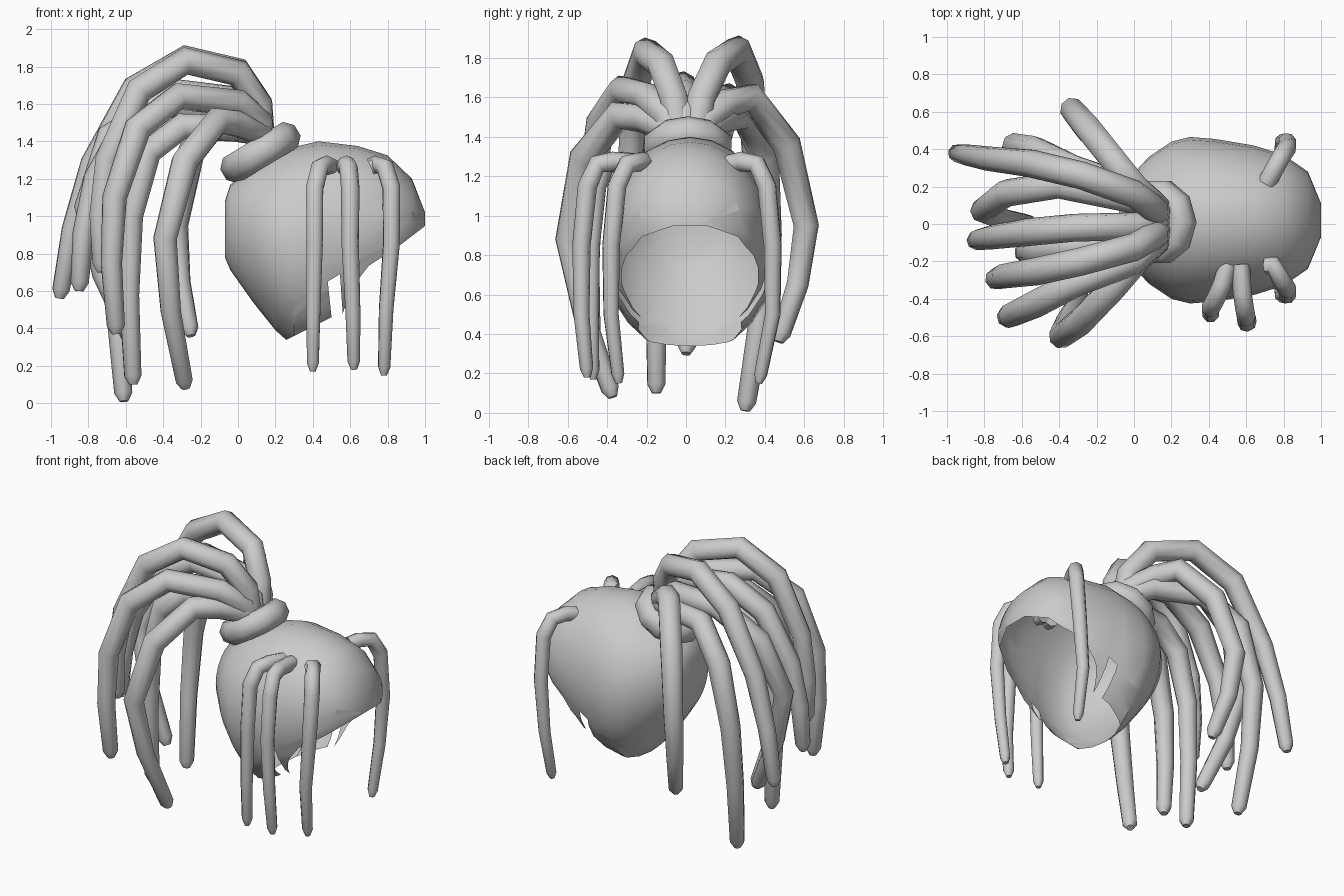
import bpy, bmesh, math
from mathutils import Vector, Matrix

if "Cube" in bpy.data.objects:
    bpy.data.objects.remove(bpy.data.objects["Cube"])

grey = bpy.data.materials.new("light_grey")
grey.diffuse_color = (0.6, 0.6, 0.6, 1)
grey.use_nodes = True
grey.node_tree.nodes["Principled BSDF"].inputs["Base Color"].default_value = grey.diffuse_color


def finish(obj, angle):
    """Assign the colour and smooth shading with sharp creases."""
    obj.data.materials.clear()
    obj.data.materials.append(grey)
    bpy.ops.object.select_all(action='DESELECT')
    obj.select_set(True)
    bpy.context.view_layer.objects.active = obj
    bpy.ops.object.shade_smooth_by_angle(angle=math.radians(angle))


def mesh_object(name, bm, angle):
    me = bpy.data.meshes.new(name)
    bm.to_mesh(me)
    bm.free()
    obj = bpy.data.objects.new(name, me)
    bpy.context.collection.objects.link(obj)
    finish(obj, angle)


def strand(name, pts, r0, r1):
    """Eight-sided tapered tube with a blunt, slightly rounded tip."""
    pts = [Vector(p) for p in pts]
    tail = (pts[-1] - pts[-2]).normalized()
    pts.insert(-1, pts[-1] - tail * 0.045)
    cu = bpy.data.curves.new(name, 'CURVE')
    cu.dimensions = '3D'
    cu.bevel_depth = 1.0
    cu.bevel_resolution = 2
    cu.use_fill_caps = True
    sp = cu.splines.new('POLY')
    sp.points.add(len(pts) - 1)
    n = len(pts) - 1
    for i, p in enumerate(pts):
        sp.points[i].co = (*p, 1)
        sp.points[i].radius = r0 + (r1 - r0) * max(0, 2 * i / n - 1)
    sp.points[n].radius = r1 * 0.6
    tmp = bpy.data.objects.new(name + "_curve", cu)
    bpy.context.collection.objects.link(tmp)
    bpy.context.view_layer.update()
    me = bpy.data.meshes.new_from_object(tmp.evaluated_get(bpy.context.evaluated_depsgraph_get()))
    bpy.data.objects.remove(tmp)
    obj = bpy.data.objects.new(name, me)
    bpy.context.collection.objects.link(obj)
    finish(obj, 50)


# Scalp shell: rings along x as (x, top, bottom, half width)
stations = [(-0.07, 1.08, 0.78, 0.12), (-0.04, 1.17, 0.71, 0.21), (0.08, 1.26, 0.54, 0.34),
            (0.2, 1.33, 0.39, 0.42), (0.3, 1.37, 0.30, 0.445), (0.43, 1.40, 0.31, 0.435),
            (0.64, 1.375, 0.42, 0.40), (0.8, 1.325, 0.56, 0.35), (0.93, 1.20, 0.74, 0.26),
            (1.0, 1.02, 0.88, 0.09)]
SEG = 24
bm = bmesh.new()
rings = []
for x, top, bot, w in stations:
    ring = []
    for k in range(SEG):
        a = 2 * math.pi * k / SEG
        ring.append(bm.verts.new((x, 0.02 + w * math.cos(a),
                                  (top + bot) / 2 + (top - bot) / 2 * math.sin(a))))
    rings.append(ring)
for a, b in zip(rings, rings[1:]):
    for k in range(SEG):
        j = (k + 1) % SEG
        bm.faces.new((a[k], a[j], b[j], b[k]))
bm.faces.new(rings[0])
bm.faces.new(rings[-1])
bmesh.ops.recalc_face_normals(bm, faces=bm.faces)


# Face opening with a torn notch: side outline in the xz plane
rim = [(0.23, 0.325), (0.5, 0.46), (0.48, 0.65), (0.545, 0.69), (0.56, 0.48),
       (0.61, 0.62), (0.7, 0.735), (0.86, 0.84), (1.01, 0.955)]
for p, q in zip(rim, rim[1:]):
    faces = [f for f in bm.faces if min(v.co.z for v in f.verts) < 0.96
             and max(v.co.x for v in f.verts) > 0.2]
    geom = set(faces)
    for f in faces:
        geom.update(f.edges)
        geom.update(f.verts)
    bmesh.ops.bisect_plane(bm, geom=list(geom), plane_co=(p[0], 0, p[1]),
                           plane_no=(q[1] - p[1], 0, p[0] - q[0]))
outline = rim + [(1.3, 0.955), (1.3, 0.0), (0.23, 0.0)]


def in_opening(c):
    inside = False
    for (x1, z1), (x2, z2) in zip(outline, outline[1:] + outline[:1]):
        if (z1 > c.z) != (z2 > c.z) and c.x < x1 + (c.z - z1) * (x2 - x1) / (z2 - z1):
            inside = not inside
    return inside


bmesh.ops.delete(bm, geom=[f for f in bm.faces if in_opening(f.calc_center_median())],
                 context='FACES')
mesh_object("scalp_shell", bm, 40)

# Tie band: coarse torus tilted backwards
bm = bmesh.new()
tilt = Matrix.Translation((0.12, 0.01, 1.34)) @ Matrix.Rotation(math.radians(-31), 4, 'Y')
grid = []
for i in range(10):
    a = 2 * math.pi * i / 10
    row = []
    for j in range(8):
        b = 2 * math.pi * (j + 0.5) / 8
        r = 0.157 + 0.08 * math.cos(b)
        row.append(bm.verts.new(tilt @ Vector((r * math.cos(a), r * math.sin(a),
                                               0.085 * math.sin(b)))))
    grid.append(row)
for i in range(10):
    for j in range(8):
        i2, j2 = (i + 1) % 10, (j + 1) % 8
        bm.faces.new((grid[i][j], grid[i2][j], grid[i2][j2], grid[i][j2]))
bmesh.ops.recalc_face_normals(bm, faces=bm.faces)
mesh_object("tie_band", bm, 50)


def arch(peak, out, tip):
    """Path rising from the band, bulging over the peak and down to the tip."""
    peak, out, tip = Vector(peak), Vector(out), Vector(tip)
    rise = peak.z - 1.4
    root = Vector((0.13, peak.y * 0.15, 1.36))
    neck = Vector((0.115, peak.y * 0.3, 1.4 + rise * 0.45))
    crest = Vector((0.0, peak.y * 0.62, 1.4 + rise * 0.85))
    shoulder = (peak + out) / 2 + (peak + out - root - tip) * 0.1
    shin = (out + tip) / 2 + (2 * out - peak - tip) * 0.0625
    return [root, neck, crest, peak, shoulder, out, shin, tip]


# Tail strands fanning out of the band: peak, outer bend, tip
tails = [
    ((-.10, .33, 1.60), (-.33, .61, .95), (-.25, .47, .36)),
    ((-.28, .26, 1.84), (-.78, .35, 1.28), (-.955, .38, .56)),
    ((-.33, .30, 1.51), (-.64, .42, .90), (-.61, .30, .01)),
    ((-.40, .21, 1.60), (-.81, .07, 1.05), (-.55, .00, .30)),
    ((-.32, -.02, 1.66), (-.76, -.07, 1.20), (-.85, -.09, .60)),
    ((-.28, -.20, 1.83), (-.70, -.28, 1.30), (-.73, -.30, .70)),
    ((-.32, -.32, 1.64), (-.66, -.49, 1.10), (-.65, -.48, .37)),
    ((-.11, -.34, 1.51), (-.39, -.60, .88), (-.28, -.37, .08)),
    ((-.30, -.12, 1.48), (-.57, -.15, 1.0), (-.56, -.15, .10)),
]
for i, (peak, out, tip) in enumerate(tails):
    strand(f"tail_strand_{i + 1}", arch(peak, out, tip), 0.075, 0.04)

# Thin side strands: (root x, hang x, tip x, hang y, tip y, tip z)
sides = [(.5, .41, .4, -.46, -.47, .17), (.57, .6, .62, -.51, -.5, .18),
         (.71, .82, .78, -.36, -.34, .15), (.71, .82, .78, .42, .37, .15)]
for i, (x0, x1, x2, y1, y2, z2) in enumerate(sides):
    s = math.copysign(1, y1)
    pts = [(x0, s * .22, 1.26), (x0 * .7 + x1 * .3, y1 - s * .14, 1.275),
           (x0 * .3 + x1 * .7, y1 - s * .06, 1.26), (x1, y1 - s * .01, 1.15),
           (x1, y1 + s * .02, .85), (x2 * .7 + x1 * .3, y1 + s * .02, .5), (x2, y2, z2)]
    strand(f"side_strand_{i + 1}", pts, 0.05, 0.028)
